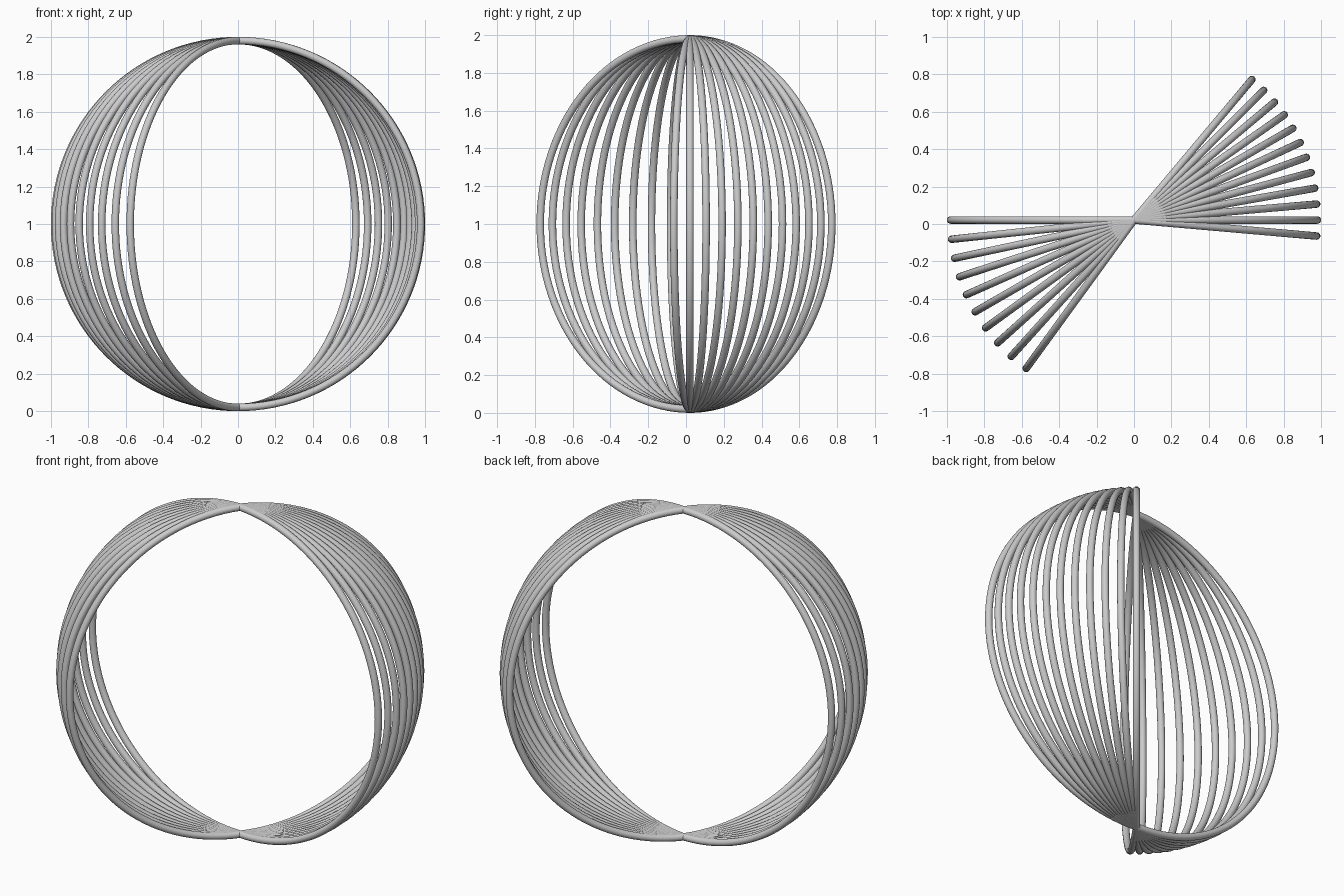
import bpy, bmesh
from math import radians, pi, sin, cos

if "Cube" in bpy.data.objects:
    bpy.data.objects.remove(bpy.data.objects["Cube"])

RING, TUBE = 0.98, 0.02      # arc radius and tube radius
SEGS, SIDES = 64, 16
AXIS_Y = 0.021               # vertical axis on which all arcs meet


def half_hoop_mesh():
    """Capped half-circle tube bulging towards +x, from pole to pole."""
    bm = bmesh.new()
    rings = []
    for i in range(SEGS + 1):
        a = pi * i / SEGS
        ring = []
        for j in range(SIDES):
            b = 2 * pi * j / SIDES
            d = RING + TUBE * cos(b)
            ring.append(bm.verts.new((d * sin(a), TUBE * sin(b), d * cos(a))))
        rings.append(ring)
    for lo, hi in zip(rings, rings[1:]):
        for j in range(SIDES):
            k = (j + 1) % SIDES
            bm.faces.new((lo[j], lo[k], hi[k], hi[j])).smooth = True
    # flat end caps with sharp rims
    for ring in (rings[0], rings[-1]):
        cap = bm.faces.new(ring)
        for e in cap.edges:
            e.smooth = False
    bmesh.ops.recalc_face_normals(bm, faces=bm.faces)
    mesh = bpy.data.meshes.new("half_hoop")
    bm.to_mesh(mesh)
    bm.free()
    return mesh


def fan(name, mesh, start, step, count):
    for i in range(count):
        ob = bpy.data.objects.new(f"{name}_{i + 1}", mesh)
        ob.location = (0, AXIS_Y, 1)
        ob.rotation_euler.z = radians(start + step * i)
        bpy.context.collection.objects.link(ob)


hoop = half_hoop_mesh()
fan("right_rib", hoop, -5, 5, 12)    # right fan of ribs
fan("left_rib", hoop, 180, 6, 10)    # left fan of ribs
